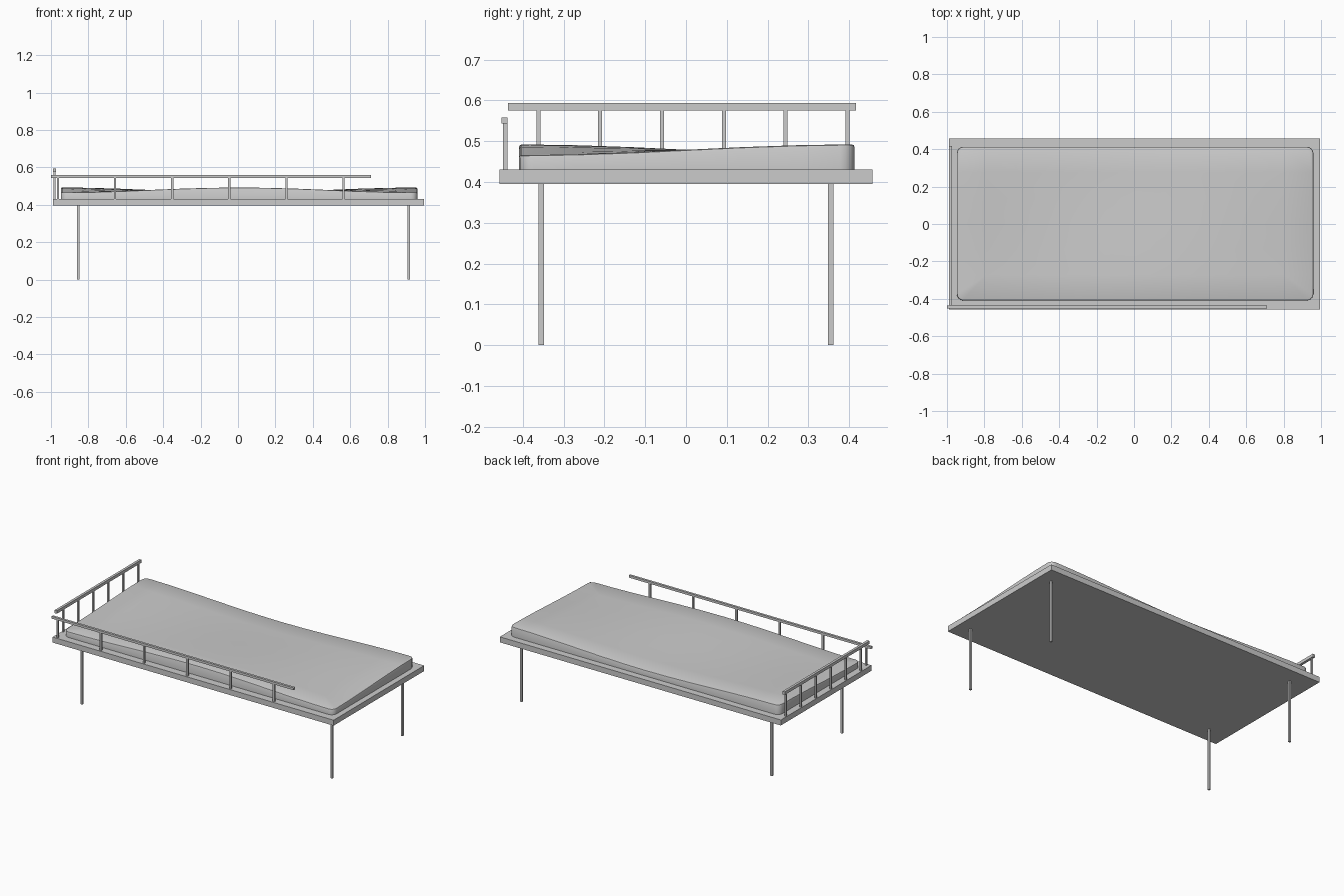
import bpy, bmesh, math
from mathutils import Vector

default = bpy.data.objects.get("Cube")
if default:
    bpy.data.objects.remove(default, do_unlink=True)

grey = bpy.data.materials.new("light_grey")
grey.use_nodes = True
GREY = (0.6, 0.6, 0.6, 1)
grey.diffuse_color = GREY
grey.node_tree.nodes["Principled BSDF"].inputs["Base Color"].default_value = GREY


def finish(name, bm):
    mesh = bpy.data.meshes.new(name)
    bmesh.ops.recalc_face_normals(bm, faces=bm.faces[:])
    bm.to_mesh(mesh)
    bm.free()
    mesh.materials.append(grey)
    obj = bpy.data.objects.new(name, mesh)
    bpy.context.collection.objects.link(obj)
    return obj


def box_mesh(lo, hi):
    lo, hi = Vector(lo), Vector(hi)
    bm = bmesh.new()
    bmesh.ops.create_cube(bm, size=1)
    for v in bm.verts:
        v.co = Vector((a + b) / 2 + c * (b - a) for a, b, c in zip(lo, hi, v.co))
    return bm


def box(name, lo, hi):
    return finish(name, box_mesh(lo, hi))


def post(name, x, y, z0, z1, half=0.006):
    return box(name, (x - half, y - half, z0), (x + half, y + half, z1))


BASE, DECK = 0.395, 0.43

# Bed platform and legs
box("platform", (-0.99, -0.457, BASE), (0.995, 0.457, DECK))
for x, end in ((-0.854, "right"), (0.912, "left")):
    for y, side in ((-0.355, "front"), (0.355, "back")):
        post(f"{side}_{end}_leg", x, y, 0, BASE, 0.0065)

# Long guard rail along the front
box("front_rail", (-1.0, -0.452, 0.543), (0.71, -0.437, 0.558))
for i in range(6):
    post(f"front_rail_post_{i + 1}", -0.963 + 0.3055 * i, -0.443, DECK, 0.545)

# Short guard rail across the end
box("end_rail", (-0.99, -0.436, 0.575), (-0.974, 0.417, 0.594))
for i in range(6):
    post(f"end_rail_post_{i + 1}", -0.982, -0.362 + 0.1516 * i, DECK, 0.58, 0.005)

# Mattress: rounded box whose top is gently warped
TOP, CX, CY, HX, HY = 0.479, 0.006, 0.002, 0.953, 0.411
bm = box_mesh((CX - HX, CY - HY, DECK), (CX + HX, CY + HY, TOP))
uprights = [e for e in bm.edges if abs(e.verts[0].co.z - e.verts[1].co.z) > 0.01]
bmesh.ops.bevel(bm, geom=uprights, offset=0.035, segments=4, profile=0.5, affect='EDGES')
rim = [e for e in bm.edges if all(v.co.z > TOP - 0.001 for v in e.verts)]
bmesh.ops.bevel(bm, geom=rim, offset=0.006, segments=2, profile=0.5, affect='EDGES')
for axis, centre, half, cuts in ((0, CX, HX, 12), (1, CY, HY, 6)):
    normal = Vector((axis == 0, axis == 1, 0))
    for i in range(1, cuts):
        point = normal * (centre + half * (2 * i / cuts - 1))
        geom = bm.verts[:] + bm.edges[:] + bm.faces[:]
        bmesh.ops.bisect_plane(bm, geom=geom, dist=1e-5, plane_co=point, plane_no=normal)
for v in bm.verts:
    if v.co.z > DECK + 0.02:
        across = math.sin(math.pi / 2 * (v.co.y - CY) / HY)
        along = -math.cos(math.pi * (v.co.x - CX) / HX)
        v.co.z += 0.013 * across * along
mattress = finish("mattress", bm)
bpy.ops.object.select_all(action='DESELECT')
mattress.select_set(True)
bpy.context.view_layer.objects.active = mattress
bpy.ops.object.shade_smooth_by_angle(angle=math.radians(30))
